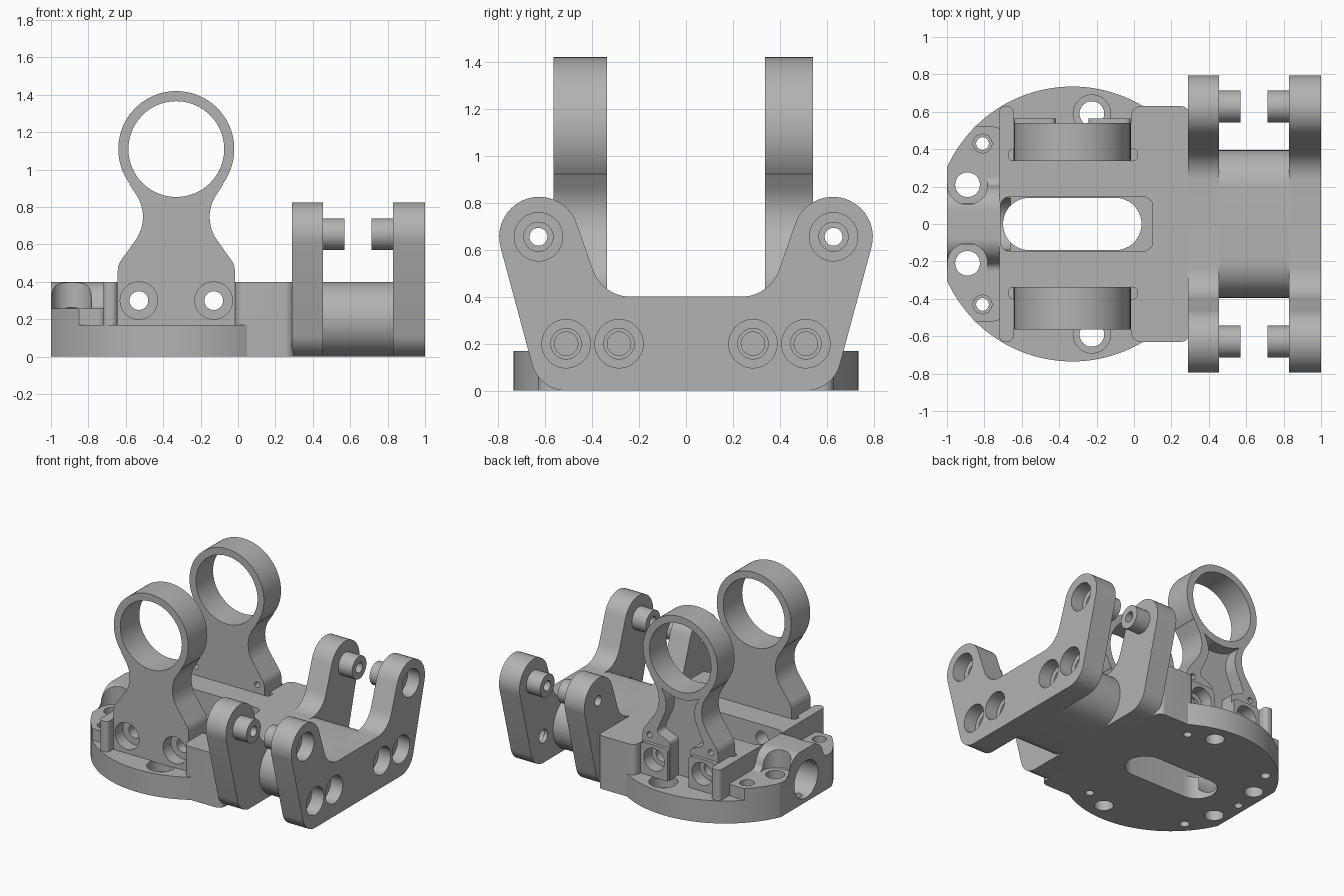
import bpy, bmesh, math
from mathutils import Vector

cube = bpy.data.objects.get("Cube")
if cube:
    bpy.data.objects.remove(cube, do_unlink=True)

metal = bpy.data.materials.new("plain_grey")
metal.use_nodes = True
GREY = (0.45, 0.45, 0.45, 1)
metal.diffuse_color = GREY
metal.node_tree.nodes["Principled BSDF"].inputs["Base Color"].default_value = GREY

CX = -0.33          # centre of the round deck and the rings
ORDER = {"x": (2, 0, 1), "y": (0, 2, 1), "z": (0, 1, 2)}


def fillet(corners):
    """Round each corner (a, b, radius) of an outline."""
    out, n = [], len(corners)
    for i, c in enumerate(corners):
        p = Vector(c[:2])
        r = c[2] if len(c) > 2 else 0
        if not r:
            out.append(p)
            continue
        u = (Vector(corners[i - 1][:2]) - p).normalized()
        v = (Vector(corners[(i + 1) % n][:2]) - p).normalized()
        half = u.angle(v) / 2
        centre = p + (u + v).normalized() * r / math.sin(half)
        start = p + u * r / math.tan(half) - centre
        end = p + v * r / math.tan(half) - centre
        turn = math.atan2(start.x * end.y - start.y * end.x, start.dot(end))
        for k in range(13):
            a = turn * k / 12
            ca, sa = math.cos(a), math.sin(a)
            out.append(centre + Vector((start.x * ca - start.y * sa,
                                        start.x * sa + start.y * ca)))
    return out


def prism(name, outline, axis, lo, hi):
    """Extrude an outline along an axis; x uses (y, z), y uses (x, z), z uses (x, y)."""
    bm = bmesh.new()

    def place(p):
        if axis == "x":
            return (lo, p[0], p[1])
        if axis == "y":
            return (p[0], lo, p[1])
        return (p[0], p[1], lo)
    face = bm.faces.new([bm.verts.new(place(p)) for p in fillet(outline)])
    ext = bmesh.ops.extrude_face_region(bm, geom=[face])
    step = Vector([hi - lo if a == axis else 0 for a in "xyz"])
    bmesh.ops.translate(bm, vec=step, verts=[g for g in ext["geom"] if isinstance(g, bmesh.types.BMVert)])
    bmesh.ops.remove_doubles(bm, verts=bm.verts, dist=0.0005)
    bmesh.ops.recalc_face_normals(bm, faces=bm.faces)
    mesh = bpy.data.meshes.new(name)
    bm.to_mesh(mesh)
    bm.free()
    mesh.materials.append(metal)
    obj = bpy.data.objects.new(name, mesh)
    bpy.context.collection.objects.link(obj)
    return obj


def box(name, x0, x1, y0, y1, z0, z1, r=0):
    return prism(name, [(x0, y0, r), (x1, y0, r), (x1, y1, r), (x0, y1, r)], "z", z0, z1)


def rod(name, a, b, r, axis, lo, hi, n=48):
    ring = [(a + r * math.cos(math.tau * i / n), b + r * math.sin(math.tau * i / n)) for i in range(n)]
    return prism(name, ring, axis, lo, hi)


def combine(obj, others, op="DIFFERENCE"):
    for other in others:
        mod = obj.modifiers.new("bool", "BOOLEAN")
        mod.operation, mod.solver, mod.object = op, "EXACT", other
        bpy.context.view_layer.objects.active = obj
        bpy.ops.object.modifier_apply(modifier=mod.name)
        bpy.data.objects.remove(other, do_unlink=True)
    return obj


def mirrored(half):
    return half + [(-p[0],) + tuple(p[1:]) for p in reversed(half)]


def shifted(half):
    return [(p[0] + CX,) + tuple(p[1:]) for p in mirrored(half)]


# Round deck with flat end, raised pad, saddle arch, cross wall, rails and block
deck = rod("base_deck", CX, 0, 0.735, "z", 0, 0.17, 128)
pad = rod("pad", CX, 0, 0.735, "z", 0.1, 0.257, 128)
combine(pad, [box("pad_area", -1.2, -0.7, -0.52, 0.52, 0, 1, 0.05)], "INTERSECT")
arch = prism("arch", mirrored([(0.30, 0.2), (0.30, 0.257), (0.215, 0.257, 0.05), (0.17, 0.40, 0.13)]),
             "x", -1.1, -0.70)
combine(deck, [
    pad, arch,
    box("wall", -0.72, -0.645, -0.63, 0.63, 0.1, 0.4, 0.03),
    box("rails", -0.69, 0.05, -0.337, 0.337, 0.11, 0.4),
    box("block", -0.015, 0.30, -0.63, 0.63, 0, 0.4, 0.05)], "UNION")
cuts = [
    box("flat_end", -1.5, -1, -1, 1, -1, 1),
    box("channel", -0.715, 0.1, -0.145, 0.145, 0.17, 1, 0.05),
    box("slot", -0.70, 0.04, -0.14, 0.14, -1, 0.3, 0.1399),
    rod("saddle_bore", 0, 0.17, 0.14, "x", -1.2, -0.66),
    rod("dowel", -0.93, 0, 0.03, "z", -1, 0.1)]
for s in (-1, 1):
    cuts += [
        rod("end_bore", -0.89, s * 0.21, 0.107, "z", 0.257, 1),
        rod("end_hole", -0.89, s * 0.21, 0.066, "z", -1, 1),
        rod("pad_bore", -0.81, s * 0.43, 0.05, "z", 0.2, 1),
        rod("pad_hole", -0.81, s * 0.43, 0.034, "z", -1, 1),
        rod("deck_bore", -0.225, s * 0.59, 0.1, "z", 0.08, 0.3),
        rod("deck_hole", -0.225, s * 0.59, 0.066, "z", -1, 1),
        rod("deck_dowel", -0.04, s * 0.52, 0.03, "z", -1, 0.1),
        box("relief", -0.672, 0.02, s * 0.37 - 0.032, s * 0.37 + 0.032, 0.17, 1, 0.03),
        rod("foot_hole", CX + s * 0.2, 0.3, 0.05, "y", -1, 1)]
combine(deck, cuts)
parts = [deck]

# Two upright ring brackets
neck = [(0.313, 0.165), (0.313, 0.49, 0.1), (0.132, 0.743, 0.215), (0.25, 0.92), (0.2, 1.05)]
hollow = [(0.085, 0.1), (0.085, 0.45, 0.03), (0.2, 0.5, 0.03), (0.09, 0.743, 0.2), (0.21, 0.92), (0.18, 1.2)]
for name, y0, y1, out in (("front_ring_bracket", -0.563, -0.337, -1), ("back_ring_bracket", 0.337, 0.54, 1)):
    bracket = prism(name, shifted(neck), "y", y0, y1)
    if out > 0:
        combine(bracket, [prism("hollow", shifted(hollow), "y", 0.44, 1)])
    combine(bracket, [rod("ring", CX, 1.11, 0.31, "y", y0, y1, 96)], "UNION")
    combine(bracket, [rod("ring_bore", CX, 1.11, 0.256, "y", -1, 1, 96)])
    for s in (-1, 1):
        x = CX + s * 0.2
        if out > 0:
            boss = prism("boss", [(x - 0.112, 0.165), (x + 0.112, 0.165), (x + 0.112, 0.41, 0.03),
                                  (x - 0.112, 0.41, 0.03)], "y", 0.42, 0.565)
            combine(bracket, [boss], "UNION")
            combine(bracket, [rod("eye", CX + s * 0.255, 0.465, 0.022, "y", 0, 1, 24)])
        outer = out * 0.47
        combine(bracket, [rod("bore", x, 0.3, 0.1 if out < 0 else 0.085, "y", min(outer, out), max(outer, out)),
                          rod("hole", x, 0.3, 0.05, "y", -1, 1)])
    parts.append(bracket)

# Two U-shaped yoke plates with facing pins
yoke = [(0.625, 0, 0.15), (0.847, 0.825, 0.17), (0.505, 0.825, 0.17), (0.356, 0.40, 0.17)]
for name, x0, x1, p0, p1 in (("inner_yoke", 0.29, 0.455, 0.4, 0.57), ("outer_yoke", 0.83, 1.0, 0.715, 0.88)):
    plate = prism(name, mirrored(yoke), "x", x0, x1)
    for s in (-1, 1):
        y = s * 0.628
        combine(plate, [rod("pin", y, 0.655, 0.085, "x", p0, p1)], "UNION")
        holes = [rod("pin_hole", y, 0.655, 0.038, "x", 0, 2)]
        if x0 > 0.5:
            holes += [rod("pin_bore", y, 0.655, 0.103, "x", 0.9, 2),
                      rod("pin_step", y, 0.655, 0.062, "x", 0.86, 2)]
            for b in (0.285, 0.51):
                holes += [rod("bolt_bore", s * b, 0.2, 0.103, "x", 0.9, 2),
                          rod("bolt_step", s * b, 0.2, 0.065, "x", 0.86, 2),
                          rod("bolt_hole", s * b, 0.2, 0.05, "x", 0, 2)]
        combine(plate, holes)
    parts.append(plate)

# Rounded bridge between the yoke plates
bridge = [(-0.395, 0, 0.199), (0.395, 0, 0.199), (0.395, 0.4, 0.199), (-0.395, 0.4, 0.199)]
parts.append(prism("yoke_bridge", bridge, "x", 0.44, 0.84))

bpy.ops.object.select_all(action="DESELECT")
for part in parts:
    part.select_set(True)
bpy.context.view_layer.objects.active = deck
bpy.ops.object.shade_smooth_by_angle(angle=math.radians(30))
